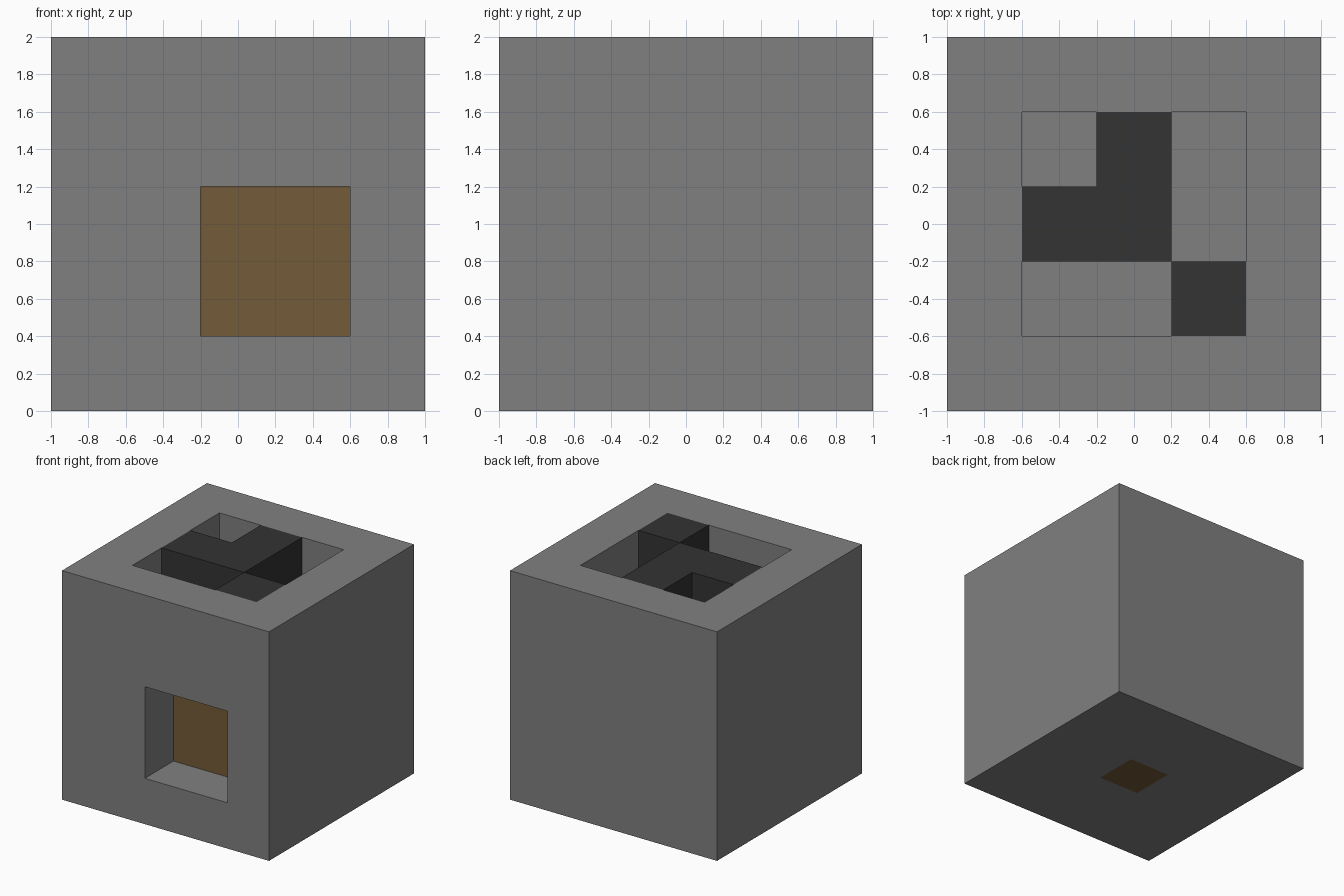
import bpy

cube = bpy.data.objects.get("Cube")
if cube:
    bpy.data.objects.remove(cube, do_unlink=True)


def material(name, rgb):
    mat = bpy.data.materials.new(name)
    mat.use_nodes = True
    mat.diffuse_color = (*rgb, 1)
    mat.node_tree.nodes["Principled BSDF"].inputs["Base Color"].default_value = (*rgb, 1)
    return mat


grey = material("stone grey", (0.216, 0.216, 0.216))
dark = material("charcoal", (0.033, 0.033, 0.033))
brown = material("wood brown", (0.175, 0.105, 0.04))


def box(name, low, high, mat):
    """Axis-aligned box between two corners."""
    centre = [(a + b) / 2 for a, b in zip(low, high)]
    bpy.ops.mesh.primitive_cube_add(size=1, location=centre)
    ob = bpy.context.object
    ob.name = name
    ob.scale = [b - a for a, b in zip(low, high)]
    bpy.ops.object.transform_apply(location=False, rotation=False, scale=True)
    ob.data.materials.append(mat)
    return ob


def carve(target, low, high):
    """Cut a box-shaped pocket out of the target."""
    cutter = box("cutter", low, high, grey)
    cutter.hide_render = True
    mod = target.modifiers.new("pocket", "BOOLEAN")
    mod.operation, mod.solver, mod.object = "DIFFERENCE", "EXACT", cutter
    bpy.context.view_layer.objects.active = target
    bpy.ops.object.modifier_apply(modifier=mod.name)
    bpy.data.objects.remove(cutter, do_unlink=True)


# Main block with top tray, front window and bottom socket
block = box("block", (-1, -1, 0), (1, 1, 2), grey)
carve(block, (-0.6, -0.6, 1.6), (0.6, 0.6, 2.2))
carve(block, (-0.2, -1.2, 0.4), (0.6, -0.6, 1.2))
carve(block, (-0.2, -0.2, -0.2), (0.2, 0.2, 0.2))

# Dark tiles filling part of the tray, flush with the rim
box("back_tile", (-0.2, 0.2, 1.6), (0.2, 0.6, 2), dark)
box("middle_tile", (-0.6, -0.2, 1.6), (0.2, 0.2, 2), dark)
box("corner_tile", (0.2, -0.6, 1.6), (0.6, -0.2, 2), dark)

# Wooden panel at the back of the window and plug in the base
box("window_panel", (-0.2, -0.605, 0.4), (0.6, -0.6, 1.2), brown)
box("base_plug", (-0.2, -0.2, 0), (0.2, 0.2, 0.2), brown)
